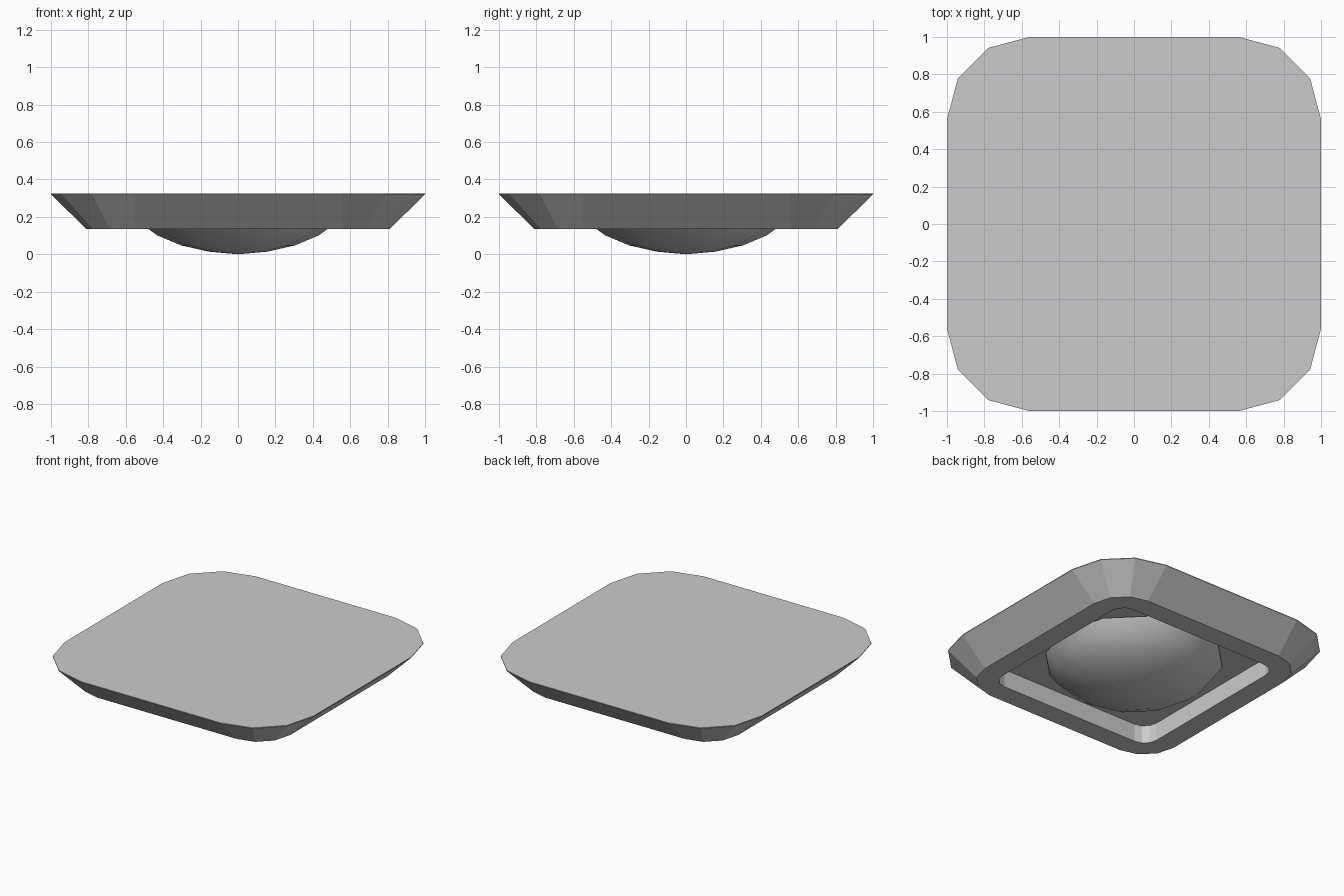
import bpy, bmesh, math

if "Cube" in bpy.data.objects:
    bpy.data.objects.remove(bpy.data.objects["Cube"])

C = 0.56          # corner arc centre shared by every outline
STEPS = 3         # facets per rounded corner


def outline(bm, r, z):
    """Rounded square of half-width C + r at height z."""
    ring = []
    for k, (sx, sy) in enumerate([(1, 1), (-1, 1), (-1, -1), (1, -1)]):
        for i in range(STEPS + 1):
            a = math.radians(90 * k + 90 * i / STEPS)
            ring.append(bm.verts.new((sx * C + r * math.cos(a),
                                      sy * C + r * math.sin(a), z)))
    return ring


def bridge(bm, rings, closed_start, closed_end, smooth=False):
    for a, b in zip(rings, rings[1:]):
        for i in range(len(a)):
            j = (i + 1) % len(a)
            bm.faces.new((a[i], a[j], b[j], b[i])).smooth = smooth
    if closed_start:
        bm.faces.new(rings[0])
    if closed_end:
        bm.faces.new(rings[-1])


def finish(bm, name):
    bmesh.ops.recalc_face_normals(bm, faces=bm.faces)
    me = bpy.data.meshes.new(name)
    bm.to_mesh(me)
    bm.free()
    ob = bpy.data.objects.new(name, me)
    bpy.context.collection.objects.link(ob)
    return ob


# Housing: flat top, 45 degree flared sides, flat rim and a recess underneath
bm = bmesh.new()
profile = [(0.44, 0.325), (0.44, 0.32), (0.25, 0.135), (0.10, 0.135), (0.10, 0.265)]
bridge(bm, [outline(bm, r, z) for r, z in profile], True, True)
finish(bm, "lamp_housing")

# Glass dome: flattened half sphere hanging from the recess
R, H, Z0, N = 0.61, 0.335, 0.338, 12
bm = bmesh.new()
rings = []
for deg in (75, 60, 45, 30, 15):
    f = math.radians(deg)
    r, z = R * math.sin(f), Z0 - H * math.cos(f)
    rings.append([bm.verts.new((r * math.cos(2 * math.pi * i / N),
                                r * math.sin(2 * math.pi * i / N), z))
                  for i in range(N)])
bridge(bm, rings, False, False, True)
tip = bm.verts.new((0, 0, 0))
for i in range(N):
    bm.faces.new((rings[-1][i], rings[-1][(i + 1) % N], tip)).smooth = True
finish(bm, "glass_dome")
